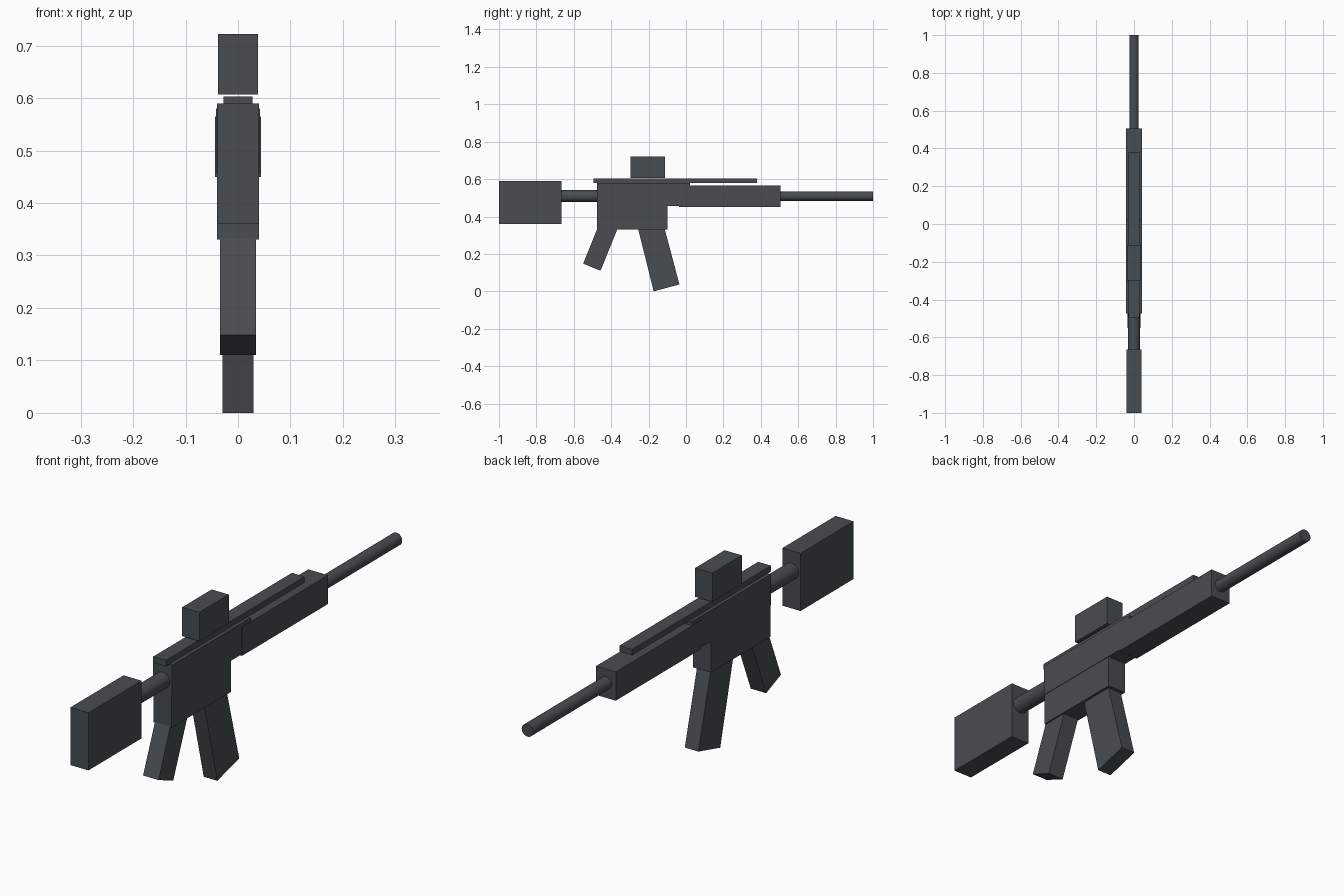
import bpy
import math

if "Cube" in bpy.data.objects:
    bpy.data.objects.remove(bpy.data.objects["Cube"])

gunmetal = bpy.data.materials.new("gunmetal")
gunmetal.diffuse_color = (0.065, 0.074, 0.082, 1)
gunmetal.use_nodes = True
gunmetal.node_tree.nodes["Principled BSDF"].inputs["Base Color"].default_value = gunmetal.diffuse_color


def add_object(name, verts, faces):
    mesh = bpy.data.meshes.new(name)
    mesh.from_pydata(verts, [], faces)
    mesh.materials.append(gunmetal)
    obj = bpy.data.objects.new(name, mesh)
    bpy.context.collection.objects.link(obj)
    return obj


def prism(name, half_width, profile):
    """Extrude a counter-clockwise (y, z) profile symmetrically across x."""
    n = len(profile)
    verts = [(x, y, z) for x in (-half_width, half_width) for y, z in profile]
    sides = [(i, (i + 1) % n, n + (i + 1) % n, n + i) for i in range(n)]
    caps = [tuple(reversed(range(n))), tuple(range(n, 2 * n))]
    return add_object(name, verts, sides + caps)


def box(name, half_width, y0, y1, z0, z1):
    return prism(name, half_width, [(y0, z0), (y1, z0), (y1, z1), (y0, z1)])


def tube(name, radius, y0, y1, z):
    bpy.ops.mesh.primitive_cylinder_add(
        vertices=32, radius=radius, depth=y1 - y0,
        location=(0, (y0 + y1) / 2, z), rotation=(math.pi / 2, 0, 0))
    obj = bpy.context.object
    obj.name = name
    obj.data.materials.append(gunmetal)
    bpy.ops.object.shade_smooth_by_angle(angle=math.radians(30))
    return obj


# Stock and its connecting tube
box("stock", 0.04, -1.0, -0.665, 0.36, 0.59)
tube("stock_tube", 0.032, -0.68, -0.46, 0.509)

# Receiver: wider upper block over a narrower lower block
box("upper_receiver", 0.042, -0.475, 0.022, 0.456, 0.58)
box("lower_receiver", 0.04, -0.475, -0.10, 0.33, 0.457)

# Handguard and barrel
box("handguard", 0.0435, -0.037, 0.505, 0.45, 0.565)
tube("barrel", 0.025, 0.49, 1.0, 0.509)

# Top rail and sight block
box("top_rail", 0.028, -0.495, 0.38, 0.579, 0.603)
box("sight", 0.038, -0.298, -0.112, 0.607, 0.722)

# Slanted grip and magazine, tops tucked inside the receiver
prism("grip", 0.034, [(-0.55, 0.148), (-0.457, 0.11), (-0.365, 0.337), (-0.458, 0.375)])
prism("magazine", 0.03, [(-0.173, 0.0), (-0.035, 0.037), (-0.117, 0.345), (-0.255, 0.33)])
